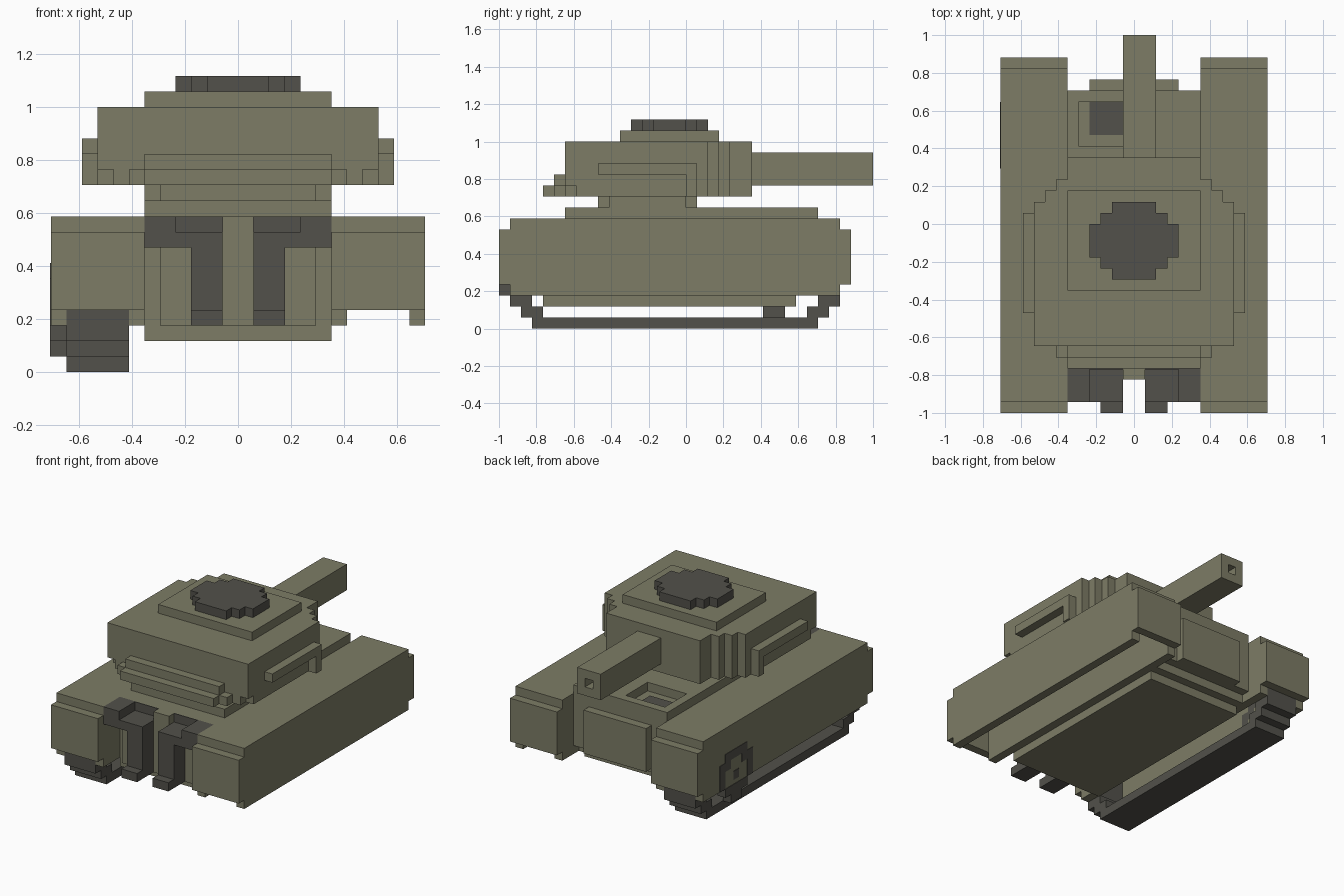
import bpy, bmesh
from mathutils import Matrix, Vector

if "Cube" in bpy.data.objects:
    bpy.data.objects.remove(bpy.data.objects["Cube"], do_unlink=True)

U = 1 / 17  # one block of the build grid


def material(name, rgb):
    m = bpy.data.materials.new(name)
    m.use_nodes = True
    m.diffuse_color = (*rgb, 1)
    m.node_tree.nodes["Principled BSDF"].inputs["Base Color"].default_value = (*rgb, 1)
    return m


OLIVE = material("olive", (0.205, 0.202, 0.133))
DARK = material("dark grey", (0.084, 0.082, 0.069))


def part(name, mat, boxes, mirror=False):
    """Boxes are (x0, x1, y0, y1, z0, z1) in grid blocks; mirror copies them to -x."""
    boxes = list(boxes)
    if mirror:
        boxes += [(-b[1], -b[0]) + tuple(b[2:]) for b in boxes]
    bm = bmesh.new()
    for x0, x1, y0, y1, z0, z1 in boxes:
        centre = Vector((x0 + x1, y0 + y1, z0 + z1)) * U / 2
        size = Vector((x1 - x0, y1 - y0, z1 - z0)) * U
        bmesh.ops.create_cube(bm, size=1, matrix=Matrix.Translation(centre) @ Matrix.Diagonal((*size, 1)))
    me = bpy.data.meshes.new(name)
    bm.to_mesh(me)
    bm.free()
    me.materials.append(mat)
    ob = bpy.data.objects.new(name, me)
    bpy.context.collection.objects.link(ob)
    return ob


def slab(rows, z0, z1):
    """Symmetric stepped slab from rows of (y0, y1, half width)."""
    return [(-w, w, y0, y1, z0, z1) for y0, y1, w in rows]


# Hull body, with a stepped belly and a nose
part("hull", OLIVE, [
    (-6, 6, -13, 12, 4, 10),
    (-6, 6, -13, 11, 3, 4),
    (-6, 6, -13, 10, 2, 3),
    (-5, 5, -14, -13, 3, 8),
    (-1, 1, -14, -13, 8, 10),
])
part("rear_plate", OLIVE, [(-4, 4, 12, 13, 4, 9)])

# Deck built around a sunken engine bay
part("deck", OLIVE, [
    (-6, 6, -11, 7, 10, 11),
    (-6, 6, 11, 12, 10, 11),
    (-6, -5, 7, 11, 10, 11),
    (0, 6, 7, 11, 10, 11),
])
part("engine_bay_floor", DARK, [(-4, -1, 8, 11, 10, 10.1)])

# Hollow side sponsons: roof, end walls, outer skirt and inner wall
part("sponsons", OLIVE, [
    (6, 12, -16, 14, 9, 10),
    (6, 12, -17, -16, 4, 9),
    (6, 12, 14, 15, 4, 9),
    (11, 12, -16, 14, 3, 9),
    (6, 7, -16, 14, 3, 9),
], mirror=True)

# Single track with stepped ends
part("track", DARK, [(-11, -7, *b) for b in (
    (-14, 12, 0, 1),
    (-15, -13, 1, 2), (-16, -14, 2, 3), (-16, -15, 3, 8),
    (11, 13, 1, 2), (12, 14, 2, 3), (13, 14, 3, 8),
)])

# Blocky wheel ring and hub, set a hair proud of the skirt
part("wheel", DARK, [(-12.05, -11, *b) for b in (
    (7, 9, 1, 2), (6, 10, 2, 3),
    (5, 6, 3, 5), (10, 11, 3, 5),
    (5, 7, 5, 6), (9, 11, 5, 6), (6, 10, 6, 7),
    (7.5, 8.5, 3.5, 4.5),
)])

# Front exhausts: manifold, down pipe, foot and recess backing
part("exhausts", DARK, [
    (1, 6, -16, -13, 8, 9),
    (4, 6, -16, -13, 9, 10),
    (1, 3, -16, -14, 3, 8),
    (1, 3, -17, -16, 3, 4),
    (1, 4, -13.1, -13, 9, 10),
], mirror=True)

# Turret ring
part("turret_ring", OLIVE, slab([(-8, -7, 5), (-7, 0, 6), (0, 1, 5)], 11, 12))

# Turret, stepped in plan at the gun end and notched under the bustle
gun_end = [(2, 3, 8), (3, 4, 7), (4, 6, 6)]
part("turret", OLIVE,
     slab([(-11, 2, 9)] + gun_end, 13, 17)
     + slab([(-11, -10, 8), (-10, 2, 9)] + gun_end, 12, 13))
part("turret_bustle", OLIVE,
     slab([(-13, -12, 6), (-12, -11, 7)], 12, 13) + slab([(-12, -11, 6)], 13, 14))
part("turret_roof", OLIVE, slab([(-6, 3, 6)], 17, 18))
part("hatch", DARK, slab([(-5, -4, 2), (-4, -3, 3), (-3, 0, 4), (0, 1, 3), (1, 2, 2)], 18, 19))

# Side rails with a post
part("side_rails", OLIVE, [(9, 10, -8, 1, 14, 15), (9, 10, 0, 1, 12, 14)], mirror=True)

# Gun barrel with a square bore at the muzzle
part("gun_barrel", OLIVE, [
    (-1, 2, 6, 15, 13, 16),
    (-1, 0, 15, 17, 13, 16),
    (1, 2, 15, 17, 13, 16),
    (0, 1, 15, 17, 13, 14),
    (0, 1, 15, 17, 15, 16),
])
